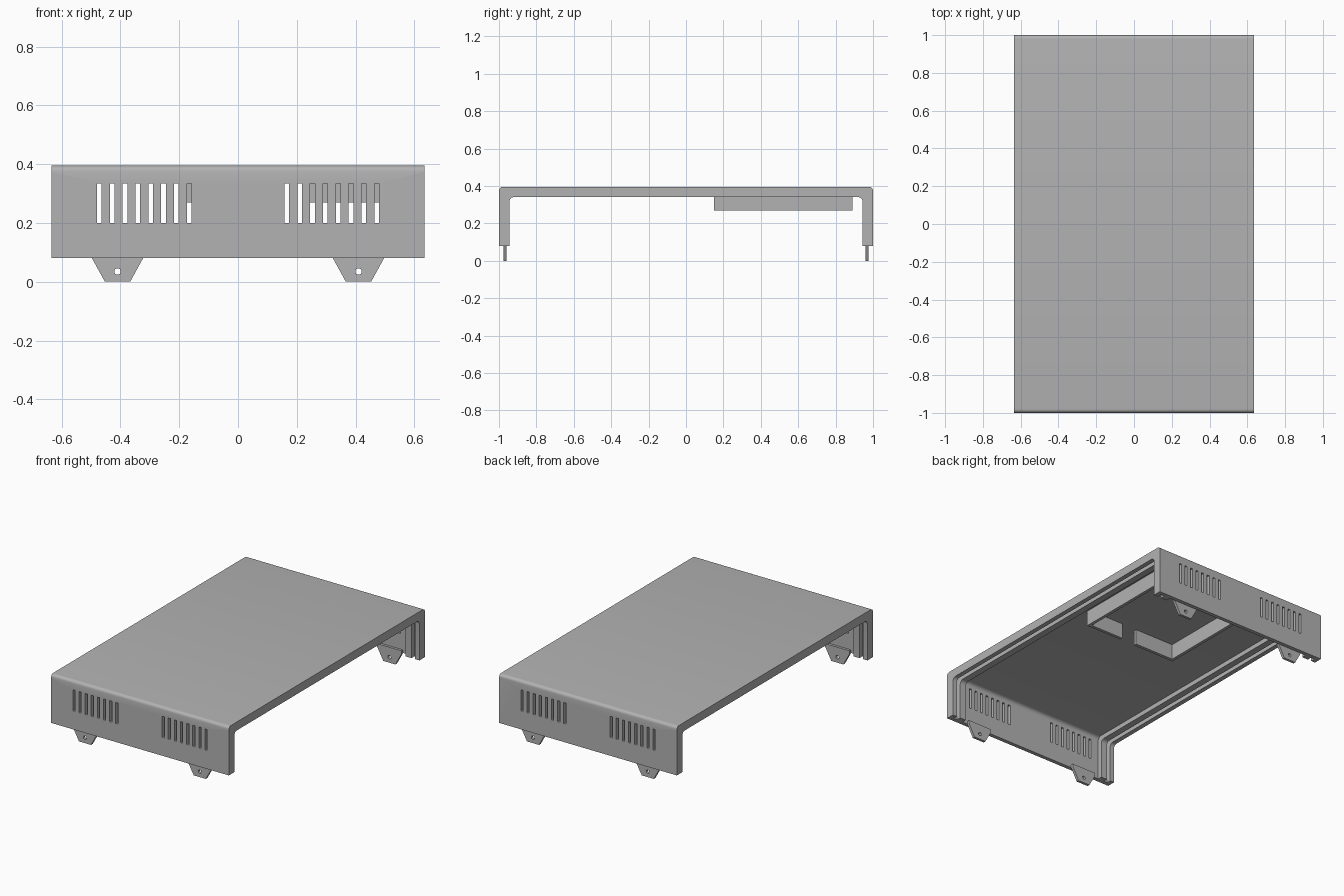
import bpy, bmesh, math
from mathutils import Matrix, Vector

old = bpy.data.objects.get("Cube")
if old:
    bpy.data.objects.remove(old, do_unlink=True)

W, L, TOP, SKIRT = 0.635, 1.0, 0.395, 0.08
SKIN, RIM = 0.025, 0.055

grey = bpy.data.materials.new("plain grey")
grey.use_nodes = True
colour = (0.45, 0.45, 0.45, 1)
grey.diffuse_color = colour
grey.node_tree.nodes["Principled BSDF"].inputs["Base Color"].default_value = colour


def finish(name, bm):
    bmesh.ops.recalc_face_normals(bm, faces=bm.faces)
    mesh = bpy.data.meshes.new(name)
    bm.to_mesh(mesh)
    bm.free()
    mesh.materials.append(grey)
    ob = bpy.data.objects.new(name, mesh)
    bpy.context.collection.objects.link(ob)
    return ob


def prism(name, points, depth):
    """Extrude a closed outline of 3D points along a vector."""
    bm = bmesh.new()
    face = bm.faces.new([bm.verts.new(p) for p in points])
    moved = bmesh.ops.extrude_face_region(bm, geom=[face])["geom"]
    verts = [v for v in moved if isinstance(v, bmesh.types.BMVert)]
    bmesh.ops.translate(bm, verts=verts, vec=Vector(depth))
    return finish(name, bm)


def add_box(bm, x0, x1, y0, y1, z0, z1):
    mid = Vector((x0 + x1, y0 + y1, z0 + z1)) / 2
    size = Matrix.Diagonal((x1 - x0, y1 - y0, z1 - z0, 1))
    bmesh.ops.create_cube(bm, size=1, matrix=Matrix.Translation(mid) @ size)


def cut(ob, cutter):
    mod = ob.modifiers.new("cut", "BOOLEAN")
    mod.operation, mod.solver, mod.object = "DIFFERENCE", "EXACT", cutter
    bpy.ops.object.select_all(action="DESELECT")
    bpy.context.view_layer.objects.active = ob
    ob.select_set(True)
    bpy.ops.object.modifier_apply(modifier=mod.name)
    bpy.data.objects.remove(cutter, do_unlink=True)


def bend(inset, radius, steps=6):
    """Half of a U line with a rounded corner, from skirt to roof."""
    y, z = L - inset, TOP - inset
    pts = [(y, SKIRT)]
    for i in range(steps + 1):
        a = math.pi / 2 * i / steps
        pts.append((y - radius + radius * math.cos(a), z - radius + radius * math.sin(a)))
    return pts


def u_band(name, outer, inner, x0, x1):
    """Folded sheet between two insets, spanning x0 to x1."""
    def full(half):
        return half + [(-y, z) for y, z in reversed(half)]
    line = full(bend(outer, 0.02)) + full(bend(inner, 0.025))[::-1]
    ob = prism(name, [(x0, y, z) for y, z in line], (x1 - x0, 0, 0))
    bpy.ops.object.select_all(action="DESELECT")
    ob.select_set(True)
    bpy.context.view_layer.objects.active = ob
    bpy.ops.object.shade_smooth_by_angle(angle=math.radians(35))
    return ob


# Cover sheet with vent slots through both end walls
cover = u_band("cover", 0, SKIN, -W, W)
bm = bmesh.new()
for side in (-1, 1):
    for i in range(8):
        x = side * (0.166 + 0.0437 * i)
        add_box(bm, x - 0.008, x + 0.008, -1.1, 1.1, 0.2, 0.335)
cut(cover, finish("slot_cutter", bm))

# Edge rims and guide ridges, forming a groove along each open side
for side, label in ((-1, "right"), (1, "left")):
    for part, a, b in (("rim", 0.605, W), ("ridge", 0.535, 0.578)):
        x0, x1 = sorted((side * a, side * b))
        u_band(f"{label}_{part}", SKIN - 0.002, RIM, x0, x1)

# Compartment ribs hanging from the roof, open at the back
bm = bmesh.new()
T = 0.02
Y0, Y1, X0, X1 = 0.15, 0.89, -0.168, 0.495
for x0, x1, y1 in ((X0 - T / 2, X0 + T / 2, Y1), (X1 - T, X1, Y1),
                   (X0 + T / 2, 0.125, Y0 + T), (0.235, X1 - T, Y0 + T)):
    add_box(bm, x0, x1, Y0, y1, 0.27, TOP - SKIN + 0.002)
finish("compartment_ribs", bm)

# Screw tabs on the inner face of the end walls
for end, end_name in ((-1, "front"), (1, "back")):
    for side, side_name in ((-1, "right"), (1, "left")):
        cx, y = side * 0.41, end * (L - SKIN)
        half = [(0.043, 0), (0.087, SKIRT), (0.087, SKIRT + 0.02)]
        outline = half + [(-x, z) for x, z in reversed(half)]
        tab = prism(f"{end_name}_{side_name}_tab",
                    [(cx + x, y + end * 0.001, z) for x, z in outline],
                    (0, -end * 0.017, 0))
        bm = bmesh.new()
        place = Matrix.Translation((cx, y, 0.035)) @ Matrix.Rotation(math.pi / 2, 4, "X")
        bmesh.ops.create_cone(bm, cap_ends=True, segments=16, radius1=0.011,
                              radius2=0.011, depth=0.1, matrix=place)
        cut(tab, finish("hole_cutter", bm))
